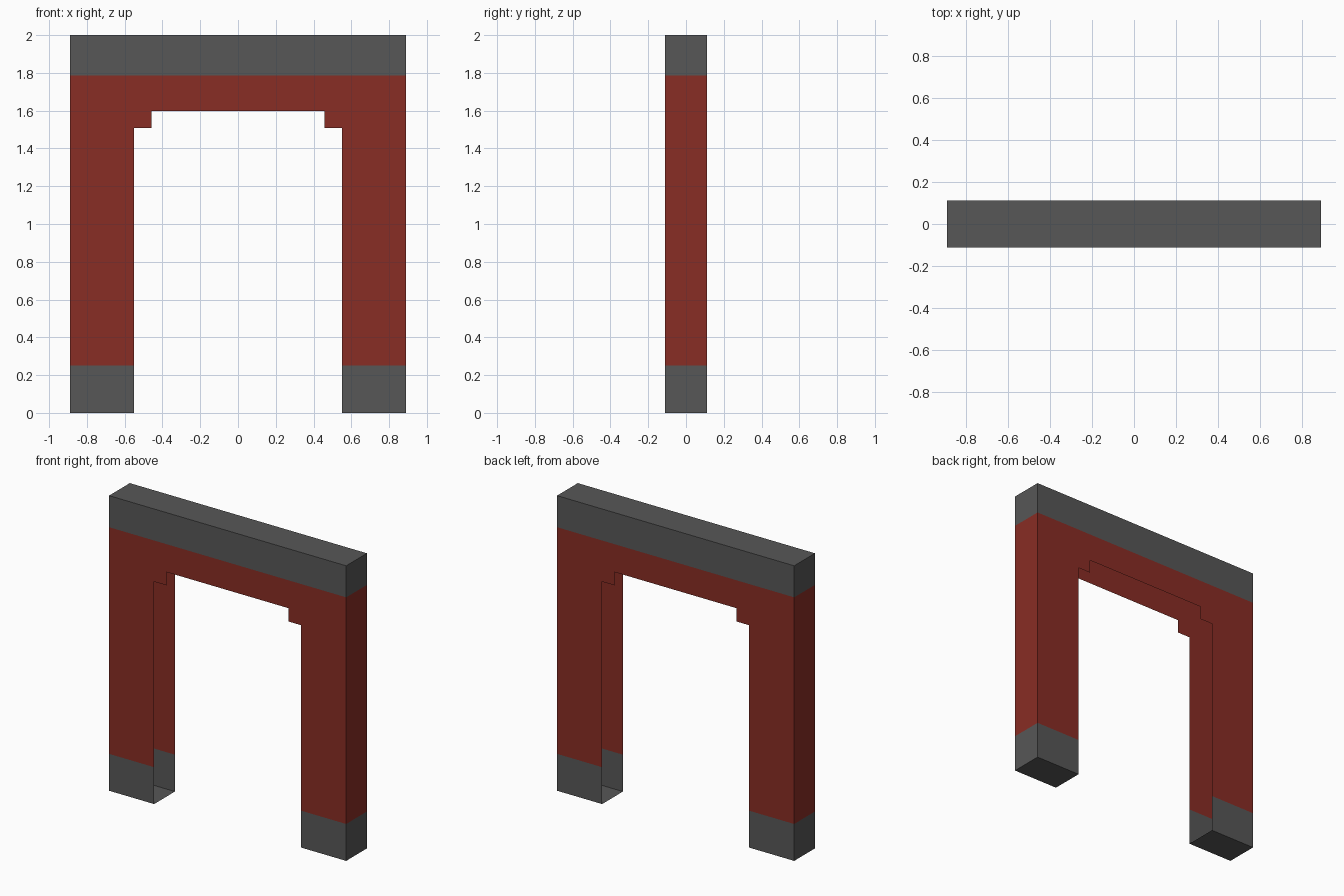
import bpy

if "Cube" in bpy.data.objects:
    bpy.data.objects.remove(bpy.data.objects["Cube"])

HALF_W, HALF_D = 0.889, 0.111   # overall half width and half depth
INNER, STEP = 0.551, 0.457      # half widths of the opening and its stepped top
FOOT_Z, STEP_Z, SOFFIT_Z, CAP_Z, TOP_Z = 0.25, 1.507, 1.597, 1.786, 2.0


def material(name, rgb):
    mat = bpy.data.materials.new(name)
    mat.diffuse_color = (*rgb, 1.0)
    mat.use_nodes = True
    mat.node_tree.nodes["Principled BSDF"].inputs["Base Color"].default_value = mat.diffuse_color
    return mat


red = material("brick red", (0.25, 0.026, 0.018))
grey = material("dark grey", (0.096, 0.096, 0.096))


def shell(name, profile, walls, mat):
    """Front and back panels from a counter-clockwise (x, z) profile,
    joined by side walls only along the listed profile edges."""
    n = len(profile)
    verts = [(x, y, z) for y in (-HALF_D, HALF_D) for x, z in profile]
    faces = [tuple(range(n)), tuple(reversed(range(n, 2 * n)))]
    for i in walls:
        j = (i + 1) % n
        faces.append((i, i + n, j + n, j))
    mesh = bpy.data.meshes.new(name)
    mesh.from_pydata(verts, [], faces)
    mesh.materials.append(mat)
    obj = bpy.data.objects.new(name, mesh)
    bpy.context.collection.objects.link(obj)


# Top beam: closed on its ends and top
shell("top_beam", [(-HALF_W, CAP_Z), (HALF_W, CAP_Z), (HALF_W, TOP_Z), (-HALF_W, TOP_Z)],
      (1, 2, 3), grey)

# Red frame with a stepped opening; the reveal inside the opening is open
right = [(INNER, FOOT_Z), (HALF_W, FOOT_Z), (HALF_W, CAP_Z)]
left = [(-x, z) for x, z in reversed(right)]
steps = [(-INNER, STEP_Z), (-STEP, STEP_Z), (-STEP, SOFFIT_Z)]
steps += [(-x, z) for x, z in reversed(steps)]
shell("door_frame", right + left + steps, (1, 3), red)

# Feet: closed on the outer side and underneath, open towards the doorway
shell("right_foot", [(INNER, 0), (HALF_W, 0), (HALF_W, FOOT_Z), (INNER, FOOT_Z)],
      (0, 1), grey)
shell("left_foot", [(-HALF_W, 0), (-INNER, 0), (-INNER, FOOT_Z), (-HALF_W, FOOT_Z)],
      (0, 3), grey)
